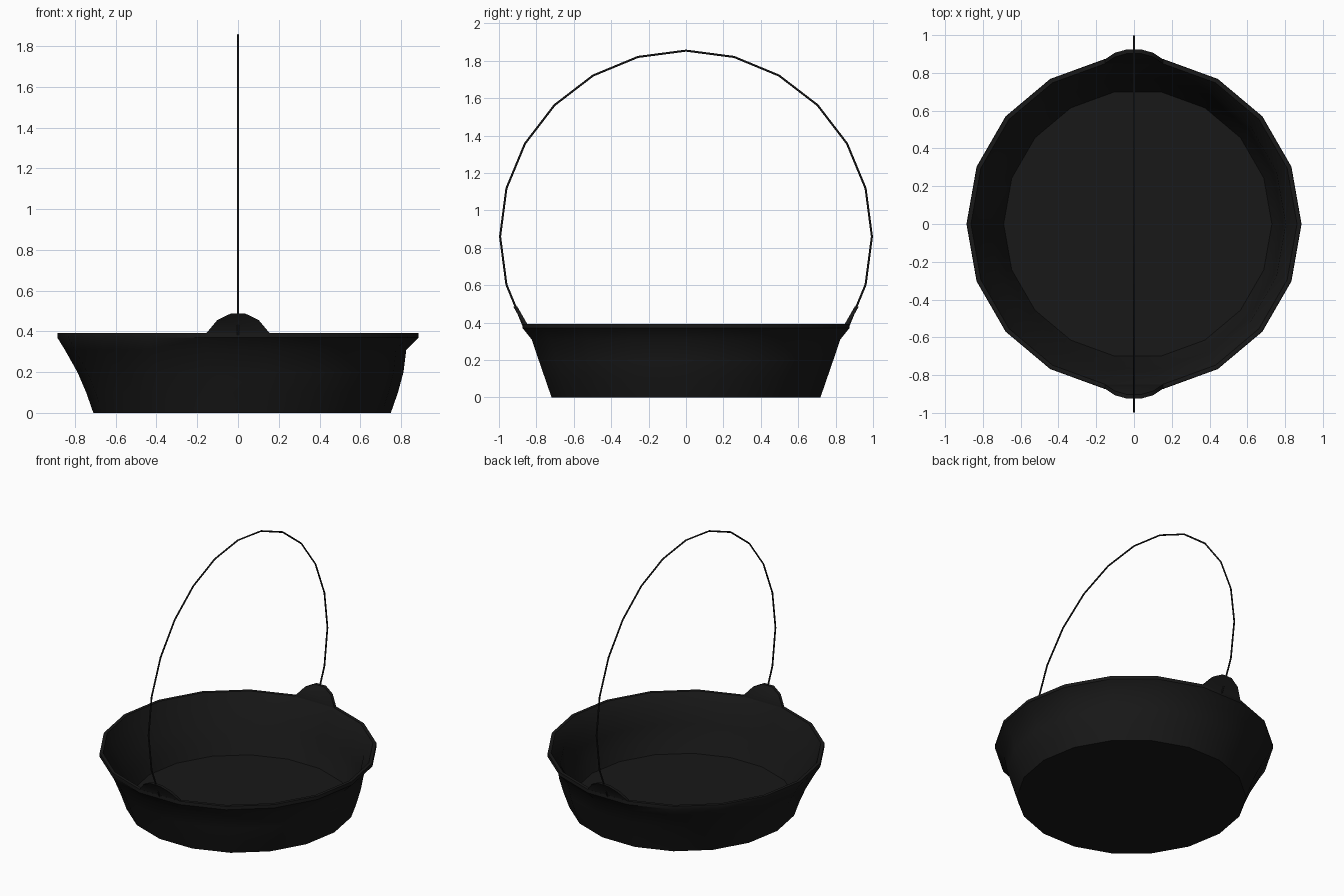
import bpy, bmesh
from math import sin, cos, radians

if "Cube" in bpy.data.objects:
    bpy.data.objects.remove(bpy.data.objects["Cube"])

iron = bpy.data.materials.new("dark_iron")
iron.diffuse_color = (0.009, 0.009, 0.009, 1)
iron.use_nodes = True
iron.node_tree.nodes["Principled BSDF"].inputs["Base Color"].default_value = iron.diffuse_color


def finish(name, bm, angle=40):
    bmesh.ops.recalc_face_normals(bm, faces=bm.faces)
    me = bpy.data.meshes.new(name)
    bm.to_mesh(me)
    bm.free()
    ob = bpy.data.objects.new(name, me)
    bpy.context.collection.objects.link(ob)
    me.materials.append(iron)
    bpy.ops.object.select_all(action='DESELECT')
    ob.select_set(True)
    bpy.context.view_layer.objects.active = ob
    bpy.ops.object.shade_smooth_by_angle(angle=radians(angle))
    return ob


# Pan body: rings of (radius, x offset, z), base up the outside, over the lip, down the inside
SIDES = 18
rings = [(0.73, 0.02, 0), (0.765, 0.02, 0.1), (0.80, 0.012, 0.2),
         (0.838, -0.012, 0.31), (0.887, 0, 0.37), (0.885, 0, 0.393),
         (0.863, 0, 0.393), (0.815, -0.012, 0.31), (0.777, 0.012, 0.2),
         (0.742, 0.02, 0.1), (0.71, 0.02, 0.02)]
bm = bmesh.new()
loops = [[bm.verts.new((cx + r * cos(radians(360 / SIDES * i)),
                        r * sin(radians(360 / SIDES * i)), z))
          for i in range(SIDES)] for r, cx, z in rings]
for a, b in zip(loops, loops[1:]):
    for i in range(SIDES):
        j = (i + 1) % SIDES
        bm.faces.new((a[i], a[j], b[j], b[i]))
bm.faces.new(loops[0])
bm.faces.new(loops[-1])
finish("pan_body", bm)

# Ears: rounded tabs that continue the lip upward and outward
tab = [(-0.154, 0.372), (-0.154, 0.393), (-0.102, 0.455), (-0.037, 0.487),
       (0.037, 0.487), (0.102, 0.455), (0.154, 0.393), (0.154, 0.372)]
for name, s in (("front_ear", -1), ("back_ear", 1)):
    bm = bmesh.new()
    outer, inner = [[bm.verts.new((x, s * (0.871 + 0.57 * max(z - 0.393, 0) - t), z))
                     for x, z in tab] for t in (0, 0.022)]
    bm.faces.new(outer[:2] + outer[-2:])
    bm.faces.new(inner[:2] + inner[-2:])
    bm.faces.new(outer[1:-1])
    bm.faces.new(inner[1:-1])
    for i in range(len(tab)):
        j = (i + 1) % len(tab)
        bm.faces.new((outer[i], outer[j], inner[j], inner[i]))
    finish(name, bm)

# Bail handle: thin wire arc between the ears
bm = bmesh.new()
R, WIRE, N = 0.994, 0.0055, 6
arcs = []
for k in range(17):
    a = radians(-30 + 15 * k)
    arcs.append([])
    for i in range(N):
        t = radians(360 / N * i)
        r = R + WIRE * cos(t)
        arcs[-1].append(bm.verts.new((WIRE * sin(t), r * cos(a), 0.86 + r * sin(a))))
for p, q in zip(arcs, arcs[1:]):
    for i in range(N):
        j = (i + 1) % N
        bm.faces.new((p[i], p[j], q[j], q[i]))
bm.faces.new(arcs[0])
bm.faces.new(arcs[-1])
finish("bail_handle", bm, 65)
